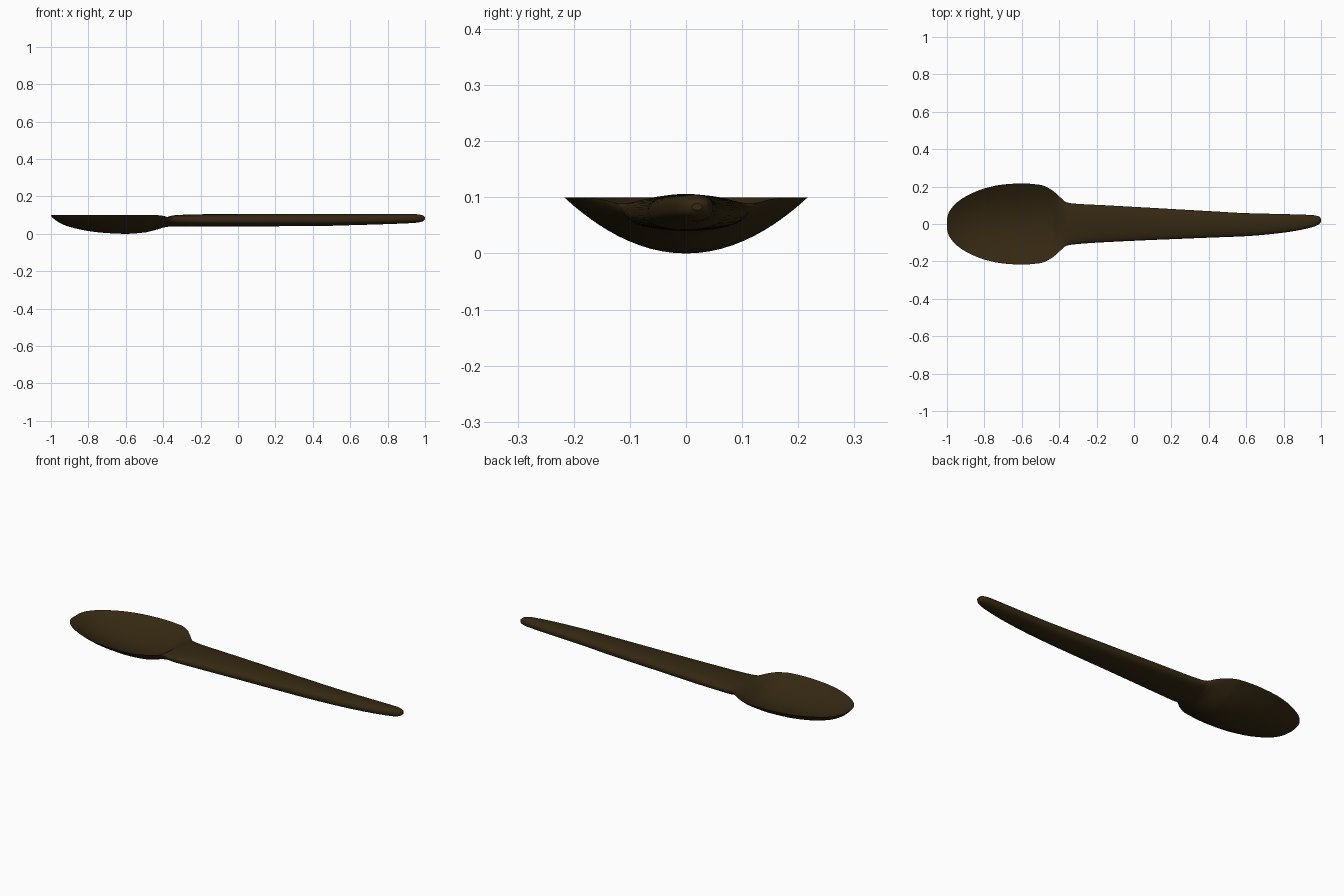
import bpy, bmesh, math

if "Cube" in bpy.data.objects:
    bpy.data.objects.remove(bpy.data.objects["Cube"])

# Stations: x, +y edge, -y edge, edge height, centre top, centre bottom
STATIONS = [
    (-1.00, .030, -.030, .099, .099, .096),
    (-.990, .062, -.062, .100, .095, .085),
    (-.950, .112, -.112, .100, .076, .057),
    (-.900, .147, -.147, .100, .057, .037),
    (-.800, .190, -.190, .100, .035, .015),
    (-.700, .211, -.211, .100, .025, .004),
    (-.600, .217, -.217, .100, .022, .000),
    (-.500, .209, -.209, .100, .029, .007),
    (-.440, .182, -.182, .100, .048, .021),
    (-.400, .148, -.148, .096, .075, .033),
    (-.360, .116, -.116, .085, .096, .039),
    (-.320, .109, -.109, .078, .101, .040),
    (-.150, .100, -.097, .073, .105, .040),
    (.400, .069, -.073, .074, .106, .041),
    (.600, .058, -.065, .076, .106, .046),
    (.800, .053, -.046, .079, .106, .052),
    (.950, .048, -.018, .083, .105, .059),
    (.987, .041, -.002, .083, .099, .066),
    (1.00, .029, .011, .083, .089, .077),
]
RING, SUB = 64, 6


def slope(i, c):
    """Monotone tangent, so the outline never overshoots."""
    if i in (0, len(STATIONS) - 1):
        j = 0 if i == 0 else i - 1
        a, b = STATIONS[j], STATIONS[j + 1]
        return (b[c] - a[c]) / (b[0] - a[0])
    p, q, r = STATIONS[i - 1:i + 2]
    d0 = (q[c] - p[c]) / (q[0] - p[0])
    d1 = (r[c] - q[c]) / (r[0] - q[0])
    return 2 * d0 * d1 / (d0 + d1) if d0 * d1 > 0 else 0.0


def sample(i, t):
    a, b = STATIONS[i], STATIONS[i + 1]
    h = b[0] - a[0]
    out = [a[0] + h * t]
    for c in range(1, 6):
        out.append((2*t**3 - 3*t**2 + 1) * a[c] + (t**3 - 2*t**2 + t) * h * slope(i, c)
                   + (3*t**2 - 2*t**3) * b[c] + (t**3 - t**2) * h * slope(i + 1, c))
    return out


def add_ring(bm, s):
    """Parabolic dish section in the bowl, blending to a rounded bar in the handle."""
    x, yp, ym, mid, top, bottom = s
    k = min(1, max(0, (x + .46) / .14))
    k = k * k * (3 - 2 * k)
    power = 1 - .62 * k
    ring = []
    for j in range(RING):
        a = 2 * math.pi * j / RING
        sn = math.sin(a)
        y = (yp + ym) / 2 + (yp - ym) / 2 * math.cos(a)
        f = (sn * sn) ** power
        z = mid + f * ((top if sn > 0 else bottom) - mid)
        ring.append(bm.verts.new((x, y, z)))
    return ring


# Spoon: one continuous loft of bowl, neck and handle
bm = bmesh.new()
samples = [sample(i, t / SUB) for i in range(len(STATIONS) - 1) for t in range(SUB)]
samples.append(list(STATIONS[-1]))
rings = [add_ring(bm, s) for s in samples]
for r0, r1 in zip(rings, rings[1:]):
    for j in range(RING):
        n = (j + 1) % RING
        bm.faces.new((r0[j], r0[n], r1[n], r1[j]))
bm.faces.new(rings[0])
bm.faces.new(rings[-1])
bmesh.ops.recalc_face_normals(bm, faces=bm.faces)
mesh = bpy.data.meshes.new("spoon")
bm.to_mesh(mesh)
bm.free()

spoon = bpy.data.objects.new("spoon", mesh)
bpy.context.collection.objects.link(spoon)
mat = bpy.data.materials.new("dark brown")
mat.diffuse_color = (.035, .021, .006, 1)
mat.use_nodes = True
mat.node_tree.nodes["Principled BSDF"].inputs["Base Color"].default_value = mat.diffuse_color
mesh.materials.append(mat)

bpy.context.view_layer.objects.active = spoon
spoon.select_set(True)
bpy.ops.object.shade_smooth_by_angle(angle=math.radians(40))
